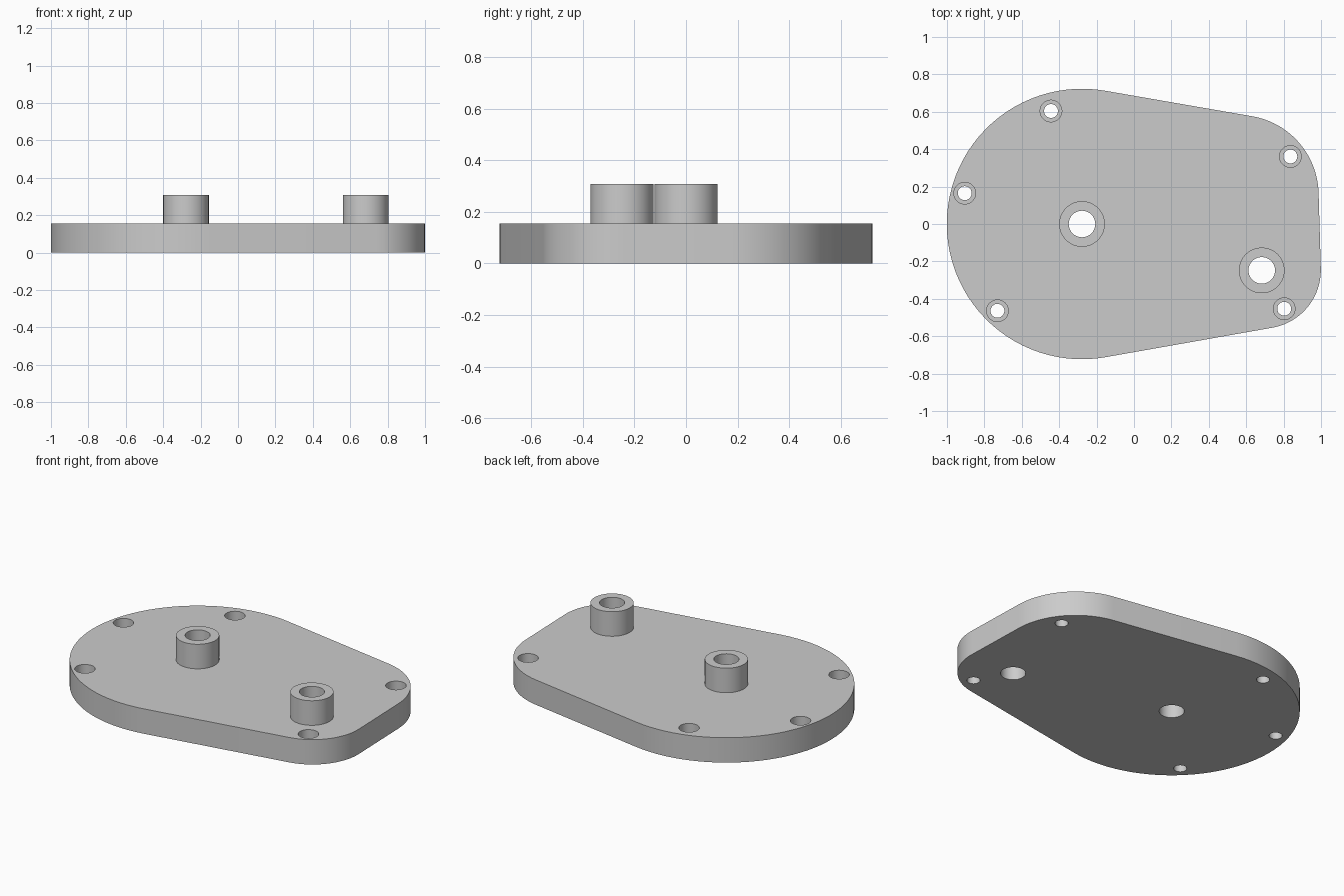
import bpy, bmesh
from math import radians, cos, sin, acos, atan2, hypot, pi
from mathutils import Vector

cube = bpy.data.objects.get("Cube")
if cube:
    bpy.data.objects.remove(cube, do_unlink=True)

THICK, TOP = 0.155, 0.308
BOSS_R, BORE_R = 0.122, 0.071
HOLE_R, SINK_R, SINK_Z = 0.037, 0.058, 0.075
# Plate corner circles, counter-clockwise: x, y, radius
CORNERS = [(-0.278, 0, 0.723), (0.686, -0.246, 0.313), (0.56, 0.155, 0.427)]
BOSSES = [(-0.278, 0), (0.683, -0.248)]
SCREWS = [(-0.444, 0.604), (-0.905, 0.165), (-0.73, -0.464),
          (0.803, -0.453), (0.836, 0.361)]

grey = bpy.data.materials.new("plain grey")
grey.use_nodes = True
grey.diffuse_color = (0.6, 0.6, 0.6, 1)
grey.node_tree.nodes["Principled BSDF"].inputs["Base Color"].default_value = grey.diffuse_color


def make_object(name, bm):
    bmesh.ops.recalc_face_normals(bm, faces=bm.faces)
    mesh = bpy.data.meshes.new(name)
    bm.to_mesh(mesh)
    bm.free()
    mesh.materials.append(grey)
    obj = bpy.data.objects.new(name, mesh)
    bpy.context.collection.objects.link(obj)
    return obj


def lathe(name, profile, x, y):
    """Turn a radius/height profile around a vertical axis at x, y."""
    bm = bmesh.new()
    verts = [bm.verts.new((r, 0, z)) for r, z in profile]
    edges = [bm.edges.new(pair) for pair in zip(verts, verts[1:])]
    bmesh.ops.spin(bm, geom=verts + edges, cent=(0, 0, 0), axis=(0, 0, 1),
                   angle=2 * pi, steps=64, use_merge=False)
    bmesh.ops.remove_doubles(bm, verts=bm.verts, dist=0.0001)
    bmesh.ops.translate(bm, verts=bm.verts, vec=(x, y, 0))
    return make_object(name, bm)


def smooth(obj):
    bpy.ops.object.select_all(action='DESELECT')
    obj.select_set(True)
    bpy.context.view_layer.objects.active = obj
    bpy.ops.object.shade_smooth_by_angle(angle=radians(30))


def tangent_angle(a, b):
    """Direction of the outward normal on the line touching circles a and b."""
    dx, dy = b[0] - a[0], b[1] - a[1]
    return atan2(dy, dx) - acos((a[2] - b[2]) / hypot(dx, dy))


# Plate outline: arcs joined by tangent lines
outline = []
for i, (x, y, r) in enumerate(CORNERS):
    here, after = CORNERS[i], CORNERS[(i + 1) % len(CORNERS)]
    start = tangent_angle(CORNERS[i - 1], here)
    sweep = (tangent_angle(here, after) - start) % (2 * pi)
    steps = max(2, round(sweep / radians(4)))
    for k in range(steps + 1):
        t = start + sweep * k / steps
        outline.append((x + r * cos(t), y + r * sin(t), 0))

bm = bmesh.new()
base = bm.faces.new([bm.verts.new(p) for p in outline])
raised = bmesh.ops.extrude_face_region(bm, geom=[base], use_keep_orig=True)
bmesh.ops.translate(bm, vec=Vector((0, 0, THICK)),
                    verts=[g for g in raised["geom"] if isinstance(g, bmesh.types.BMVert)])
plate = make_object("base_plate", bm)

# Hole cutters: counterbored screw holes and straight boss bores
screw_cut = [(0, -0.1), (HOLE_R, -0.1), (HOLE_R, SINK_Z), (SINK_R, SINK_Z),
             (SINK_R, TOP), (0, TOP)]
bore_cut = [(0, -0.1), (BORE_R, -0.1), (BORE_R, TOP), (0, TOP)]
cutters = [lathe("screw_hole_cutter", screw_cut, x, y) for x, y in SCREWS]
cutters += [lathe("bore_cutter", bore_cut, x, y) for x, y in BOSSES]

bpy.context.view_layer.objects.active = plate
for cutter in cutters:
    cutter.hide_render = True
    mod = plate.modifiers.new("hole", 'BOOLEAN')
    mod.operation, mod.solver, mod.object = 'DIFFERENCE', 'EXACT', cutter
    bpy.ops.object.modifier_apply(modifier=mod.name)
    bpy.data.objects.remove(cutter, do_unlink=True)
smooth(plate)

# Hollow bosses standing on the plate
tube = [(BORE_R, THICK), (BORE_R, TOP), (BOSS_R, TOP), (BOSS_R, THICK)]
for name, (x, y) in zip(("main_boss", "corner_boss"), BOSSES):
    boss = lathe(name, tube, x, y)
    # Open shell: make sure its top faces up
    if max(boss.data.polygons, key=lambda p: p.center.z).normal.z < 0:
        boss.data.flip_normals()
    smooth(boss)
